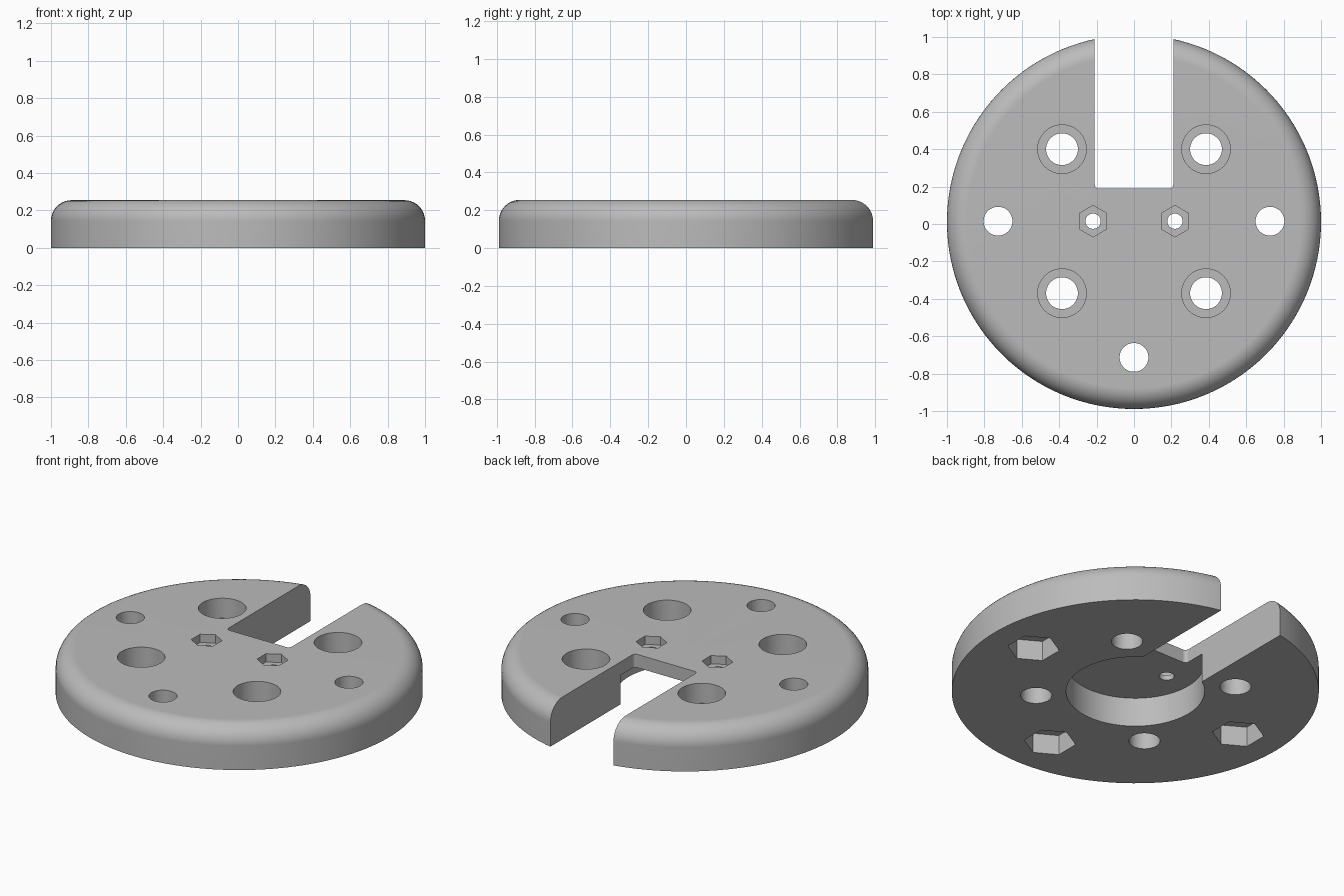
import bpy, bmesh, math
from mathutils import Vector, Matrix

if "Cube" in bpy.data.objects:
    bpy.data.objects.remove(bpy.data.objects["Cube"], do_unlink=True)

CY = 0.011          # disc axis in y
H = 0.255           # total height
FILLET = 0.11       # rounded upper rim
ROOF = 0.175        # ceiling of the underside recess

grey = bpy.data.materials.new("plain grey")
grey.use_nodes = True
color = (0.5, 0.5, 0.5, 1)
grey.diffuse_color = color
grey.node_tree.nodes["Principled BSDF"].inputs["Base Color"].default_value = color


def make_object(name, bm):
    bmesh.ops.recalc_face_normals(bm, faces=bm.faces)
    mesh = bpy.data.meshes.new(name)
    bm.to_mesh(mesh)
    bm.free()
    mesh.materials.append(grey)
    obj = bpy.data.objects.new(name, mesh)
    bpy.context.collection.objects.link(obj)
    return obj


def prism(name, x, y, radius, z0, z1, sides=48):
    """Upright prism; six-sided ones point along y."""
    bm = bmesh.new()
    place = Matrix.Translation((x, y, (z0 + z1) / 2)) @ Matrix.Rotation(math.pi / 2, 4, 'Z')
    bmesh.ops.create_cone(bm, cap_ends=True, segments=sides, radius1=radius,
                          radius2=radius, depth=z1 - z0, matrix=place)
    # point a corner exactly along +y
    first = max((v.co - Vector((x, y, v.co.z)) for v in bm.verts), key=lambda d: d.y)
    turn = math.pi / 2 - math.atan2(first.y, first.x)
    bmesh.ops.rotate(bm, verts=bm.verts, cent=(x, y, 0), matrix=Matrix.Rotation(turn, 3, 'Z'))
    return make_object(name, bm)


def slot_cutter():
    """Open slot with two small rounded inner corners."""
    half, inner, r = 0.21, 0.19, 0.022
    outline = [(half, 1.3), (-half, 1.3)]
    for side, start in ((-1, math.pi), (1, 1.5 * math.pi)):
        for i in range(7):
            a = start + i * math.pi / 12
            outline.append((side * (half - r) + r * math.cos(a), inner + r + r * math.sin(a)))
    bm = bmesh.new()
    face = bm.faces.new([bm.verts.new((x, y, -0.1)) for x, y in outline])
    out = bmesh.ops.extrude_face_region(bm, geom=[face])
    top = [g for g in out["geom"] if isinstance(g, bmesh.types.BMVert)]
    bmesh.ops.translate(bm, verts=top, vec=(0, 0, H + 0.2))
    return make_object("slot_cutter", bm)


# Disc turned from a profile with rounded rim and underside recess
profile = [(0, ROOF), (0.377, ROOF), (0.377, 0), (1, 0)]
for i in range(11):
    a = i * math.pi / 20
    profile.append((1 - FILLET + FILLET * math.cos(a), H - FILLET + FILLET * math.sin(a)))
profile.append((0, H))

bm = bmesh.new()
verts = [bm.verts.new((x, CY, z)) for x, z in profile]
edges = [bm.edges.new(pair) for pair in zip(verts, verts[1:])]
bmesh.ops.spin(bm, geom=verts + edges, cent=(0, CY, 0), axis=(0, 0, 1),
               angle=2 * math.pi, steps=128, use_merge=True)
bmesh.ops.remove_doubles(bm, verts=bm.verts, dist=1e-5)
disc = make_object("slotted_disc", bm)

cutters = [slot_cutter()]

# Four counterbored holes
for x in (-0.385, 0.385):
    for y in (-0.37, 0.40):
        cutters.append(prism("bolt_hole", x, y, 0.085, -0.1, H + 0.1))
        cutters.append(prism("counterbore", x, y, 0.13, H - 0.12, H + 0.1))

# Three outer holes with nut pockets underneath
for x, y in ((-0.727, 0.015), (0.727, 0.015), (0, -0.713)):
    cutters.append(prism("outer_hole", x, y, 0.077, -0.1, H + 0.1))
    cutters.append(prism("lower_nut_pocket", x, y, 0.142, -0.1, 0.12, 6))

# Two small holes with nut pockets on top
for x in (-0.219, 0.219):
    cutters.append(prism("small_hole", x, 0.015, 0.041, -0.1, H + 0.1, 32))
    cutters.append(prism("upper_nut_pocket", x, 0.015, 0.084, H - 0.05, H + 0.1, 6))

# Cut everything from the disc
bpy.ops.object.select_all(action='DESELECT')
bpy.context.view_layer.objects.active = disc
disc.select_set(True)
for cutter in cutters:
    cutter.hide_render = True
    mod = disc.modifiers.new("cut", 'BOOLEAN')
    mod.operation = 'DIFFERENCE'
    mod.solver = 'EXACT'
    mod.object = cutter
    bpy.ops.object.modifier_apply(modifier=mod.name)
    bpy.data.objects.remove(cutter, do_unlink=True)

# Smooth rim and bores, crisp edges elsewhere
bpy.ops.object.shade_smooth_by_angle(angle=math.radians(30))
weighted = disc.modifiers.new("even_shading", 'WEIGHTED_NORMAL')
weighted.keep_sharp = True
